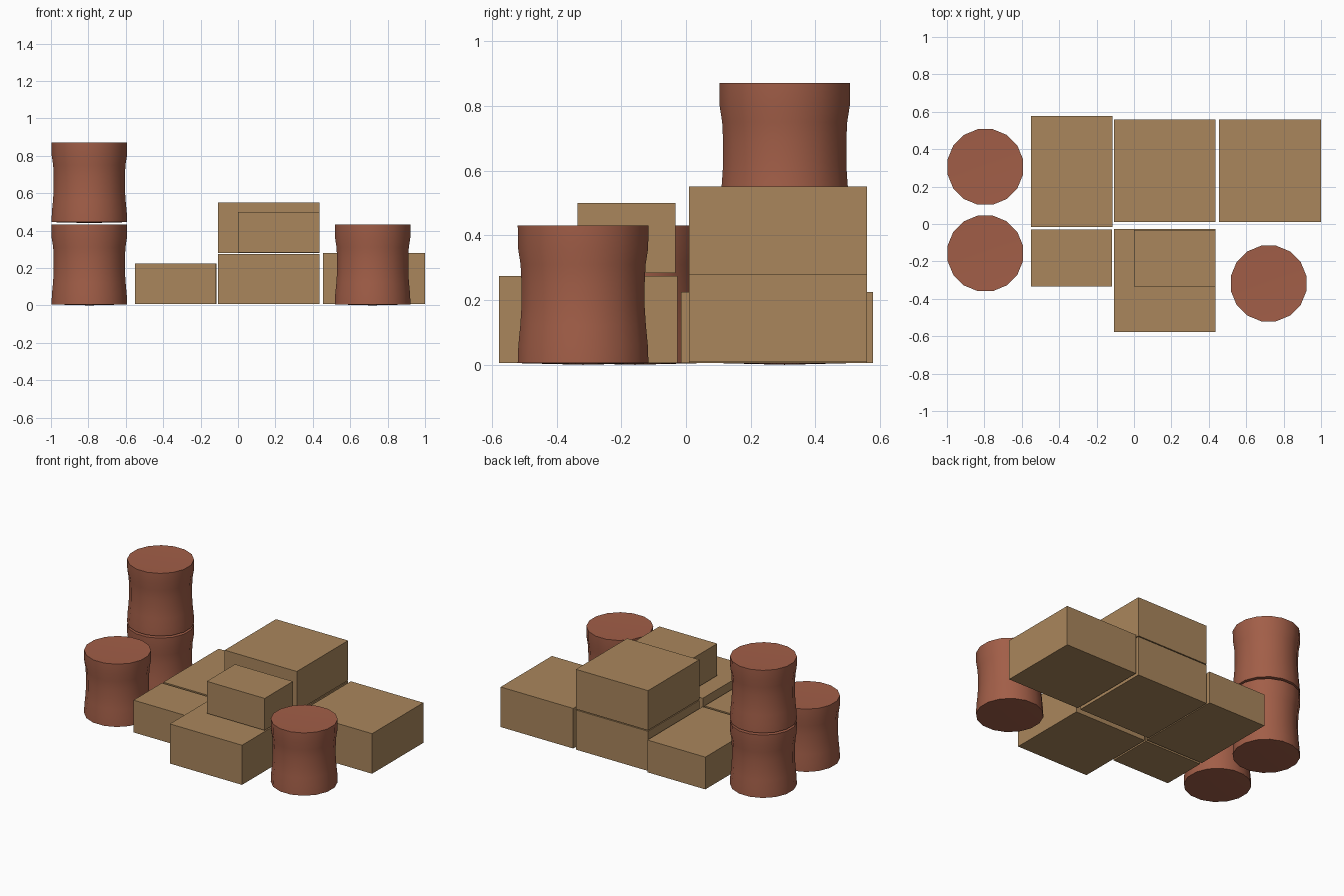
import bpy, bmesh, math

if "Cube" in bpy.data.objects:
    bpy.data.objects.remove(bpy.data.objects["Cube"])


def material(name, rgb):
    m = bpy.data.materials.new(name)
    m.diffuse_color = (*rgb, 1)
    m.use_nodes = True
    m.node_tree.nodes["Principled BSDF"].inputs["Base Color"].default_value = m.diffuse_color
    return m


cardboard = material("cardboard tan", (0.40, 0.24, 0.107))
rust = material("rusty red", (0.36, 0.112, 0.064))


def finish(bm, name, mat):
    bmesh.ops.recalc_face_normals(bm, faces=bm.faces)
    me = bpy.data.meshes.new(name)
    bm.to_mesh(me)
    bm.free()
    me.materials.append(mat)
    ob = bpy.data.objects.new(name, me)
    bpy.context.collection.objects.link(ob)
    return ob


def crate(name, x0, x1, y0, y1, z0, z1):
    bm = bmesh.new()
    bmesh.ops.create_cube(bm, size=1)
    for v in bm.verts:
        v.co.x = x1 if v.co.x > 0 else x0
        v.co.y = y1 if v.co.y > 0 else y0
        v.co.z = z1 if v.co.z > 0 else z0
    finish(bm, name, cardboard)


# Waisted barrel: (radius, height) profile from bottom rim to top rim
PROFILE = [(0.206, 0.005), (0.204, 0.06), (0.198, 0.12), (0.194, 0.18),
           (0.194, 0.25), (0.197, 0.31), (0.205, 0.36), (0.206, 0.431)]
SIDES = 16


def barrel(name, x, y, z):
    bm = bmesh.new()
    rings = []
    for r, h in PROFILE:
        rings.append([bm.verts.new((x + r * math.cos((i + .5) * math.tau / SIDES),
                                    y + r * math.sin((i + .5) * math.tau / SIDES),
                                    z + h)) for i in range(SIDES)])
    for a, b in zip(rings, rings[1:]):
        for i in range(SIDES):
            j = (i + 1) % SIDES
            bm.faces.new((a[i], a[j], b[j], b[i]))
    # slightly bulged bottom and slightly dished lid
    for ring, h in ((rings[0], 0.0), (rings[-1], 0.426)):
        c = bm.verts.new((x, y, z + h))
        for i in range(SIDES):
            bm.faces.new((ring[i], ring[(i + 1) % SIDES], c))
    ob = finish(bm, name, rust)
    bpy.ops.object.select_all(action='DESELECT')
    ob.select_set(True)
    bpy.context.view_layer.objects.active = ob
    bpy.ops.object.shade_smooth_by_angle(angle=math.radians(40))


# Crates on the floor
crate("crate_back_left", -0.55, -0.115, -0.015, 0.578, 0.006, 0.225)
crate("crate_back_middle", -0.107, 0.435, 0.01, 0.56, 0.006, 0.275)
crate("crate_back_right", 0.455, 1.0, 0.01, 0.56, 0.008, 0.28)
crate("crate_front_left", -0.55, -0.118, -0.335, -0.03, 0.006, 0.225)
crate("crate_front_middle", -0.107, 0.435, -0.578, -0.027, 0.006, 0.275)
# Crates stacked on top
crate("crate_top_large", -0.107, 0.435, 0.01, 0.56, 0.281, 0.551)
crate("crate_top_small", 0.0, 0.435, -0.335, -0.032, 0.283, 0.50)

# Barrels
barrel("barrel_stack_lower", -0.795, 0.305, 0.0)
barrel("barrel_stack_upper", -0.795, 0.305, 0.44)
barrel("barrel_left", -0.795, -0.157, 0.0)
barrel("barrel_right", 0.72, -0.318, 0.0)
